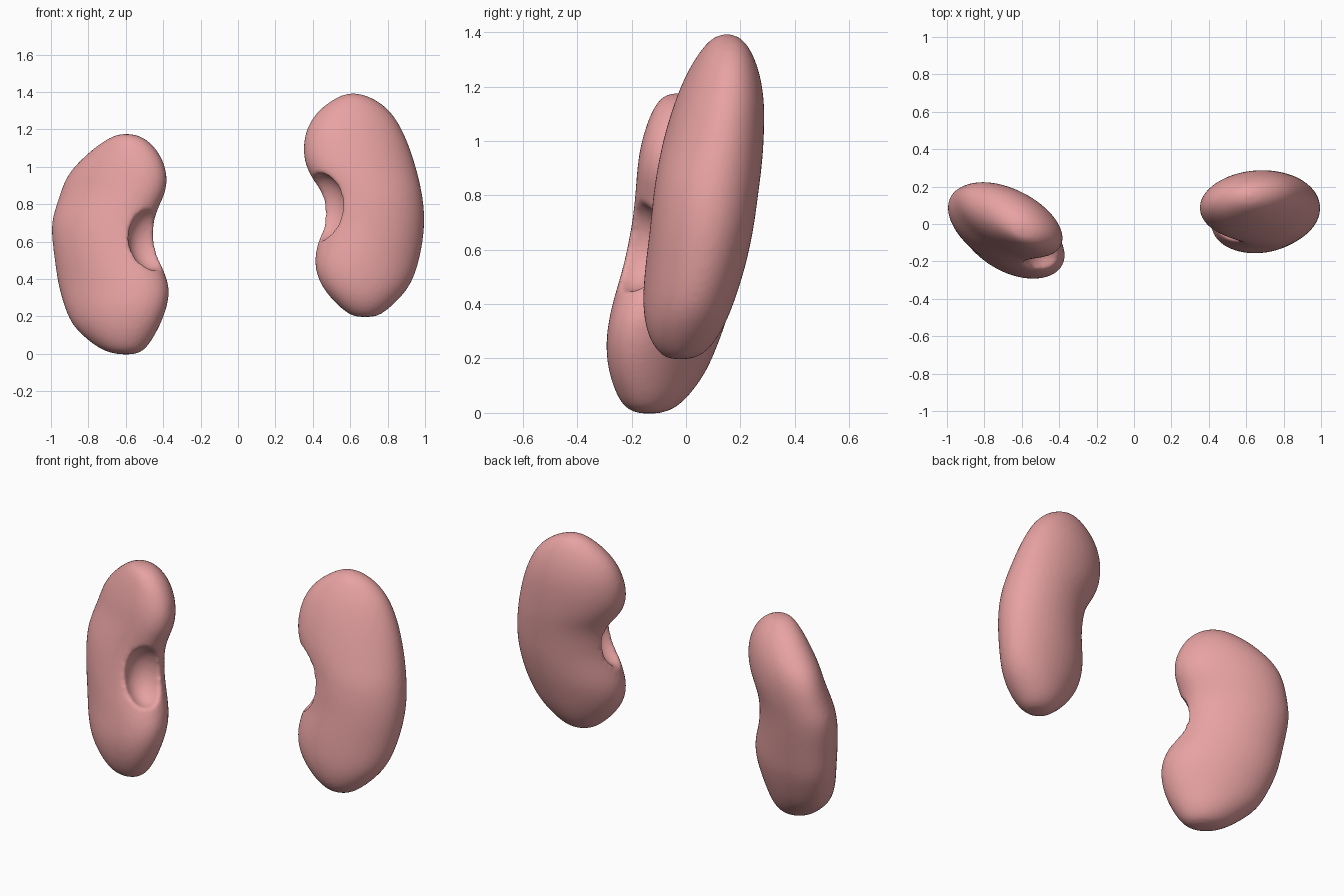
import bpy, bmesh, math
from mathutils import Matrix, Vector

SEGMENTS = 24

mat = bpy.data.materials.new("kidney_pink")
mat.diffuse_color = (0.80, 0.36, 0.36, 1)


def loft(name, stations, angle):
    """Stack tilted elliptical rings: (z, x min, x max, y centre, half thickness)."""
    bm = bmesh.new()
    rings = []
    c, s = math.cos(angle), math.sin(angle)
    for z, x0, x1, yc, b in stations:
        xc, hx = (x0 + x1) / 2, (x1 - x0) / 2
        a = math.sqrt(max(hx * hx - (b * s) ** 2, 0.0001)) / c
        ring = []
        for i in range(SEGMENTS):
            t = 2 * math.pi * i / SEGMENTS
            u, v = a * math.cos(t), b * math.sin(t)
            ring.append(bm.verts.new((xc + u * c - v * s, yc + u * s + v * c, z)))
        rings.append(ring)
    for lo, hi in zip(rings, rings[1:]):
        for i in range(SEGMENTS):
            j = (i + 1) % SEGMENTS
            bm.faces.new((lo[i], lo[j], hi[j], hi[i]))
    # close both poles with a small fan
    for ring, dz in ((rings[0], -0.004), (rings[-1], 0.004)):
        mid = sum((v.co for v in ring), Vector()) / SEGMENTS
        tip = bm.verts.new(mid + Vector((0, 0, dz)))
        for i in range(SEGMENTS):
            bm.faces.new((ring[i], ring[(i + 1) % SEGMENTS], tip))
    bmesh.ops.recalc_face_normals(bm, faces=bm.faces)
    return add_object(name, bm)


def add_object(name, bm):
    mesh = bpy.data.meshes.new(name)
    bm.to_mesh(mesh)
    bm.free()
    obj = bpy.data.objects.new(name, mesh)
    bpy.context.collection.objects.link(obj)
    return obj


def hilum_cutter(name, centre, radii, angle):
    """Ellipsoid that scoops the hollow on the inner edge."""
    bm = bmesh.new()
    m = (Matrix.Translation(centre) @ Matrix.Rotation(angle, 4, 'Z')
         @ Matrix.Diagonal((*radii, 1)))
    bmesh.ops.create_uvsphere(bm, u_segments=32, v_segments=20, radius=1, matrix=m)
    obj = add_object(name, bm)
    obj.hide_render = True
    obj.hide_set(True)
    return obj


def kidney(name, stations, angle, centre, radii):
    obj = loft(name, stations, angle)
    obj.data.materials.append(mat)
    sub = obj.modifiers.new("round", 'SUBSURF')
    sub.levels = sub.render_levels = 2
    cut = obj.modifiers.new("hilum", 'BOOLEAN')
    cut.operation = 'DIFFERENCE'
    cut.solver = 'EXACT'
    cut.object = hilum_cutter(name + "_hilum_cutter", centre, radii, angle)
    # fuse and soften the rim of the hollow
    rem = obj.modifiers.new("fuse", 'REMESH')
    rem.mode = 'VOXEL'
    rem.voxel_size = 0.012
    rem.use_smooth_shade = True
    smo = obj.modifiers.new("soften", 'SMOOTH')
    smo.factor = 0.5
    smo.iterations = 10


# lower kidney, turned strongly toward the middle
kidney("left_kidney", [
    (0.000, -0.66, -0.54, -0.135, 0.05),
    (0.020, -0.73, -0.50, -0.130, 0.09),
    (0.070, -0.80, -0.46, -0.120, 0.125),
    (0.150, -0.89, -0.415, -0.105, 0.155),
    (0.250, -0.93, -0.375, -0.090, 0.175),
    (0.350, -0.960, -0.360, -0.065, 0.180),
    (0.440, -0.975, -0.390, -0.045, 0.180),
    (0.520, -0.985, -0.430, -0.025, 0.180),
    (0.620, -0.998, -0.450, -0.005, 0.178),
    (0.710, -1.000, -0.450, 0.010, 0.175),
    (0.790, -0.975, -0.420, 0.018, 0.172),
    (0.870, -0.950, -0.380, 0.022, 0.165),
    (0.960, -0.915, -0.375, 0.020, 0.155),
    (1.040, -0.840, -0.400, 0.010, 0.135),
    (1.110, -0.760, -0.445, -0.005, 0.105),
    (1.155, -0.690, -0.500, -0.020, 0.07),
    (1.173, -0.645, -0.550, -0.025, 0.04),
], math.radians(-28), (-0.45, -0.20, 0.615), (0.145, 0.115, 0.17))

# higher kidney, facing nearly straight forward
kidney("right_kidney", [
    (0.200, 0.620, 0.740, -0.020, 0.05),
    (0.220, 0.580, 0.780, -0.015, 0.085),
    (0.270, 0.520, 0.840, -0.010, 0.125),
    (0.350, 0.450, 0.915, 0.000, 0.155),
    (0.440, 0.410, 0.955, 0.015, 0.172),
    (0.530, 0.408, 0.978, 0.033, 0.182),
    (0.610, 0.430, 0.992, 0.047, 0.187),
    (0.690, 0.450, 1.000, 0.060, 0.190),
    (0.780, 0.450, 0.998, 0.070, 0.192),
    (0.870, 0.440, 0.985, 0.082, 0.192),
    (0.950, 0.385, 0.967, 0.094, 0.188),
    (1.030, 0.350, 0.945, 0.105, 0.180),
    (1.120, 0.345, 0.915, 0.120, 0.167),
    (1.210, 0.365, 0.875, 0.132, 0.146),
    (1.290, 0.415, 0.825, 0.142, 0.115),
    (1.350, 0.490, 0.755, 0.148, 0.08),
    (1.380, 0.545, 0.690, 0.150, 0.05),
    (1.390, 0.580, 0.650, 0.150, 0.025),
], math.radians(9), (0.44, -0.02, 0.785), (0.15, 0.12, 0.18))
